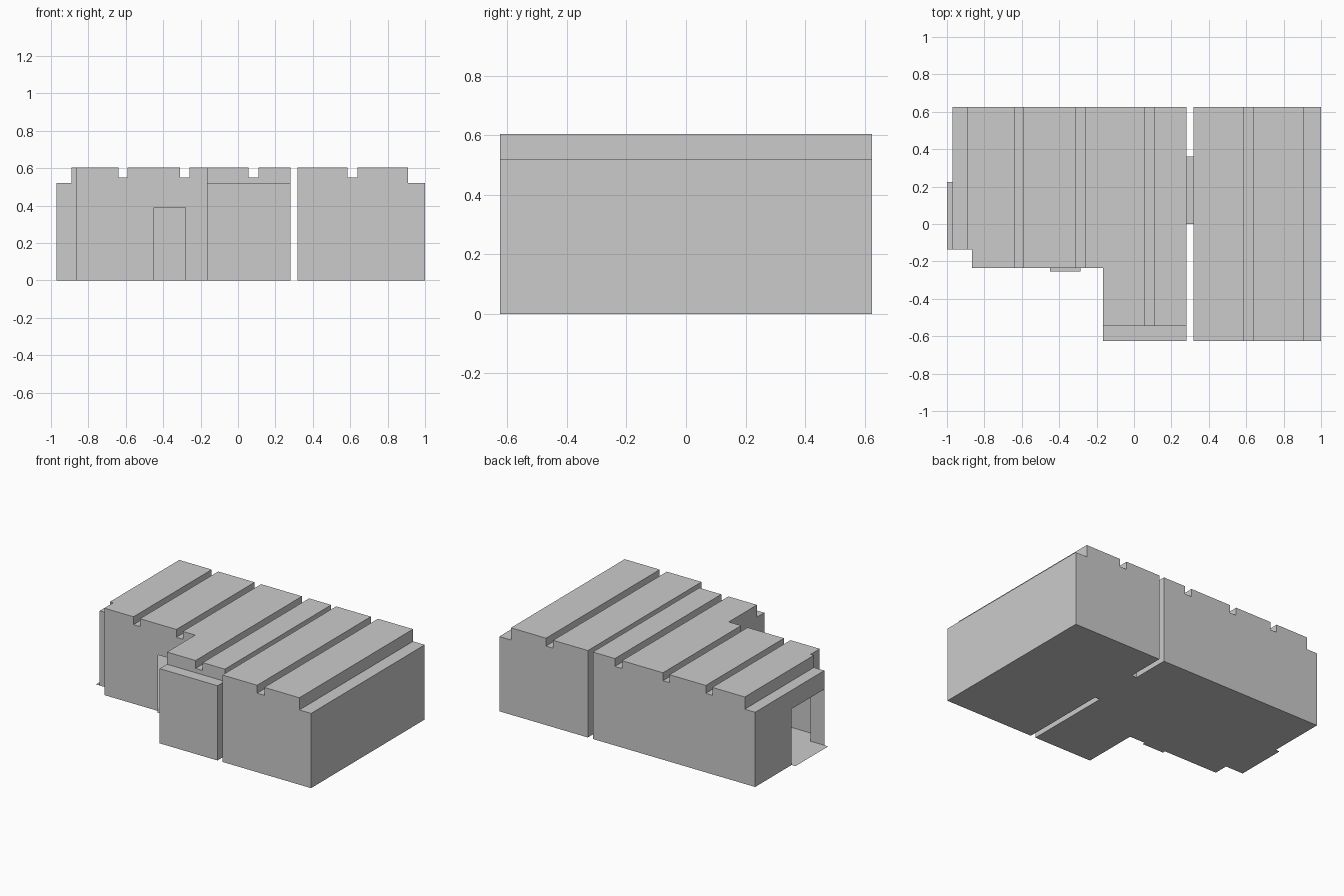
import bpy, bmesh
from mathutils import Vector

if "Cube" in bpy.data.objects:
    bpy.data.objects.remove(bpy.data.objects["Cube"])

BACK, FRONT = 0.625, -0.625
TOP, LOW, GROOVE, DOOR = 0.605, 0.52, 0.55, 0.39


def quad(bm, pts, normal):
    """Add a thin face that looks along the given direction."""
    f = bm.faces.new([bm.verts.new(p) for p in pts])
    f.normal_update()
    if f.normal.dot(Vector(normal)) < 0:
        f.normal_flip()


def flat(bm, x0, x1, y0, y1, z, up):
    quad(bm, [(x0, y0, z), (x1, y0, z), (x1, y1, z), (x0, y1, z)], (0, 0, up))


def wall_x(bm, x, y0, y1, z0, z1, n):
    quad(bm, [(x, y0, z0), (x, y1, z0), (x, y1, z1), (x, y0, z1)], (n, 0, 0))


def wall_y(bm, x0, x1, y, z0, z1, n):
    quad(bm, [(x0, y, z0), (x1, y, z0), (x1, y, z1), (x0, y, z1)], (0, n, 0))


def end_wall(bm, x, y0, top, n, door):
    """End wall with an open doorway between two y positions."""
    d0, d1 = door
    if d0 > y0:
        wall_x(bm, x, y0, d0, 0, top, n)
    wall_x(bm, x, d1, BACK, 0, top, n)
    wall_x(bm, x, d0, d1, DOOR, top, n)


def strips(bm, parts):
    """Hollow building made of (x0, x1, front y, roof z, front wall bottom)."""
    for x0, x1, y, z, base in parts:
        flat(bm, x0, x1, y, BACK, z, 1)
        flat(bm, x0, x1, y, BACK, 0, -1)
        wall_y(bm, x0, x1, BACK, 0, z, 1)
        wall_y(bm, x0, x1, y, base, z, -1)
    for a, b in zip(parts, parts[1:]):
        x, ya, za, yb, zb = a[1], a[2], a[3], b[2], b[3]
        if za != zb:
            wall_x(bm, x, max(ya, yb), BACK, min(za, zb), max(za, zb), 1 if za > zb else -1)
        if ya != yb:
            wall_x(bm, x, min(ya, yb), max(ya, yb), 0, za if ya < yb else zb, 1 if ya < yb else -1)


def finish(bm, name):
    bmesh.ops.remove_doubles(bm, verts=bm.verts[:], dist=1e-4)
    me = bpy.data.meshes.new(name)
    bm.to_mesh(me)
    bm.free()
    bpy.context.collection.objects.link(bpy.data.objects.new(name, me))


# Left wing: stepped footprint, grooved roof and a front doorway
bm = bmesh.new()
Y1, Y2, Y3 = -0.135, -0.235, -0.545
strips(bm, [
    (-0.97, -0.89, Y1, LOW, 0), (-0.89, -0.865, Y1, TOP, 0),
    (-0.865, -0.64, Y2, TOP, 0), (-0.64, -0.59, Y2, GROOVE, 0),
    (-0.59, -0.45, Y2, TOP, 0), (-0.45, -0.31, Y2, TOP, DOOR),
    (-0.31, -0.28, Y2, GROOVE, DOOR), (-0.28, -0.26, Y2, GROOVE, 0),
    (-0.26, -0.165, Y2, TOP, 0), (-0.165, 0.055, Y3, TOP, LOW),
    (0.055, 0.11, Y3, GROOVE, LOW), (0.11, 0.28, Y3, TOP, LOW)])
end_wall(bm, -0.97, Y1, LOW, -1, (Y1, 0.225))
end_wall(bm, 0.28, Y3, TOP, 1, (0, 0.36))
# Low front ledge of the projecting bay
flat(bm, -0.165, 0.28, FRONT, Y3, LOW, 1)
flat(bm, -0.165, 0.28, FRONT, Y3, 0, -1)
wall_y(bm, -0.165, 0.28, FRONT, 0, LOW, -1)
wall_x(bm, -0.165, FRONT, Y3, 0, LOW, -1)
wall_x(bm, 0.28, FRONT, Y3, 0, LOW, 1)
finish(bm, "left_wing")

# Right wing: plain block with one roof groove and a low edge
bm = bmesh.new()
strips(bm, [(0.318, 0.585, FRONT, TOP, 0), (0.585, 0.64, FRONT, GROOVE, 0),
            (0.64, 0.91, FRONT, TOP, 0), (0.91, 1.0, FRONT, LOW, 0)])
end_wall(bm, 0.318, FRONT, TOP, -1, (0, 0.36))
wall_x(bm, 1.0, FRONT, BACK, 0, LOW, 1)
finish(bm, "right_wing")

# Thin floor plates at the doorways
for name, x0, x1, y0, y1 in [("side_threshold", -1.0, -0.97, Y1, 0.225),
                             ("front_threshold", -0.45, -0.285, -0.255, Y2),
                             ("passage_floor", 0.28, 0.318, 0, 0.36)]:
    bm = bmesh.new()
    flat(bm, x0, x1, y0, y1, 0, 1)
    finish(bm, name)
